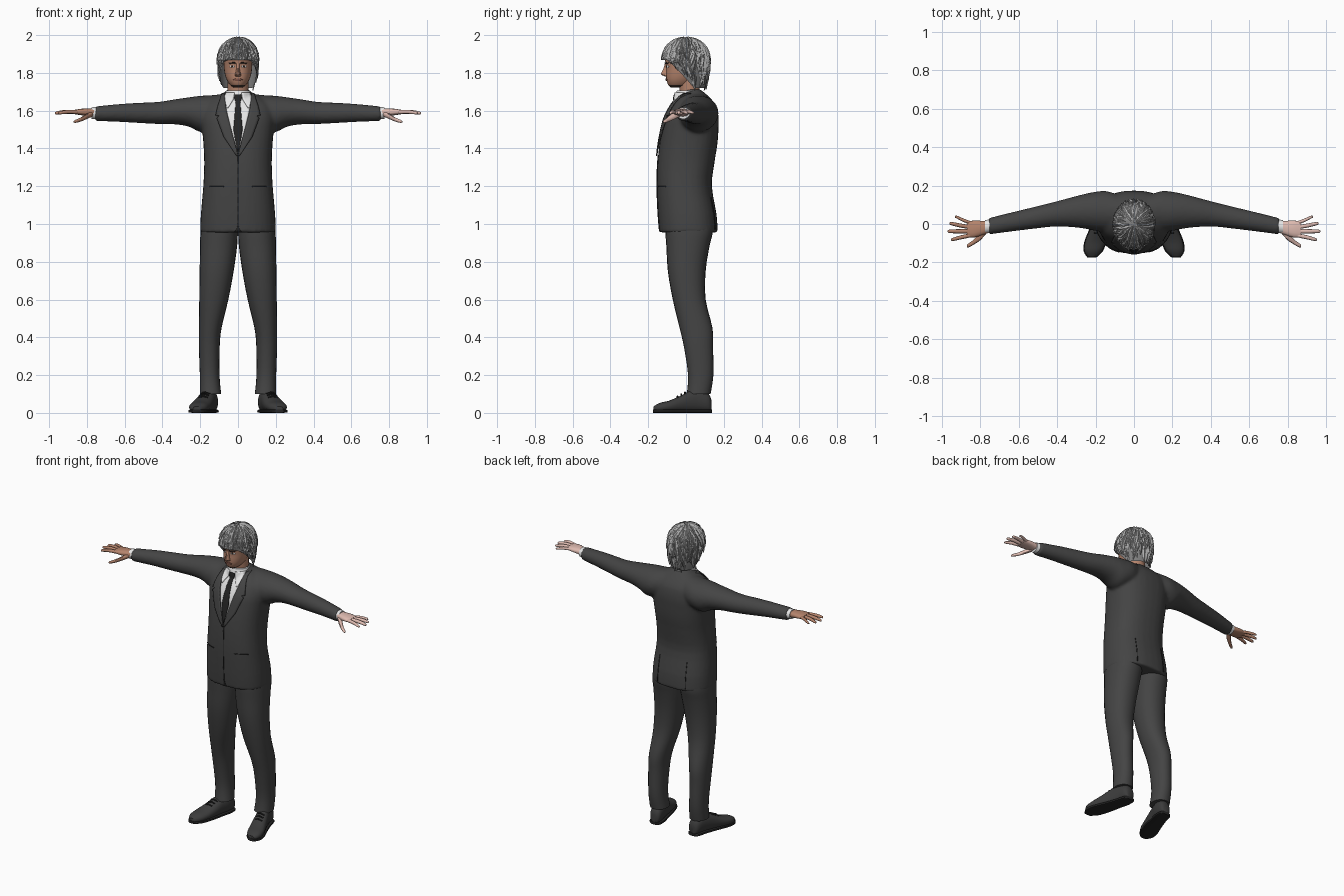
import bpy, bmesh, math, random
from mathutils import Vector
from mathutils.bvhtree import BVHTree

if "Cube" in bpy.data.objects:
    bpy.data.objects.remove(bpy.data.objects["Cube"])

random.seed(4)
MIRROR = (1, -1)


def mat(name, *c):
    m = bpy.data.materials.new(name)
    m.diffuse_color = (*(c if len(c) == 3 else c * 3), 1)
    m.use_nodes = True
    m.node_tree.nodes["Principled BSDF"].inputs["Base Color"].default_value = m.diffuse_color
    return m


SUIT, DARK, SHOE = mat("charcoal_suit", .058), mat("near_black", .018), mat("shoe_leather", .045)
SHIRT = mat("white_shirt", .82)
SKIN, PALE, LIP = mat("tan_skin", .46, .23, .15), mat("pale_skin", .74, .50, .44), mat("lip_brown", .27, .11, .08)
HAIR, HAIR_MID = mat("light_grey_hair", .42), mat("mid_grey_hair", .21)
BROW = mat("dark_brown", .05, .032, .025)


def finish(name, bm, *mats, smooth=True):
    bmesh.ops.recalc_face_normals(bm, faces=bm.faces)
    me = bpy.data.meshes.new(name)
    bm.to_mesh(me)
    bm.free()
    ob = bpy.data.objects.new(name, me)
    bpy.context.collection.objects.link(ob)
    for m in mats:
        me.materials.append(m)
    if smooth:
        bpy.ops.object.select_all(action='DESELECT')
        ob.select_set(True)
        bpy.context.view_layer.objects.active = ob
        bpy.ops.object.shade_smooth_by_angle(angle=math.radians(45))
    return ob


def catmull(rows, k):
    out = []
    for i in range(len(rows) - 1):
        p = [rows[max(i - 1, 0)], rows[i], rows[i + 1], rows[min(i + 2, len(rows) - 1)]]
        for j in range(k):
            t = j / k
            out.append([b + .5 * t * (c - a + t * (2 * a - 5 * b + 4 * c - d + t * (3 * (b - c) + d - a)))
                        for a, b, c, d in zip(*p)])
    return out + [list(rows[-1])]


def loft(bm, axis, rows, n=20, e=2.0, k=3, mx=1):
    """Rows are (position on axis, two centre values, two radii)."""
    rings = []
    for t, a, b, ra, rb in catmull(rows, k):
        ring = []
        for i in range(n):
            c, s = math.cos(i * math.tau / n), math.sin(i * math.tau / n)
            u = a + ra * math.copysign(abs(c) ** (2 / e), c)
            v = b + rb * math.copysign(abs(s) ** (2 / e), s)
            p = {'x': (t, u, v), 'y': (u, t, v), 'z': (u, v, t)}[axis]
            ring.append(bm.verts.new((p[0] * mx, p[1], p[2])))
        rings.append(ring)
    for r, q in zip(rings, rings[1:]):
        for i in range(n):
            bm.faces.new((r[i], r[(i + 1) % n], q[(i + 1) % n], q[i]))
    bm.faces.new(rings[0])
    bm.faces.new(rings[-1])


def body(rows):
    """Turn (z, half width, front y, back y) into loft rows."""
    return [(z, 0, (f + b) / 2, w, (b - f) / 2) for z, w, f, b in rows]


def tree(ob):
    bpy.context.view_layer.update()
    return BVHTree.FromObject(ob, bpy.context.evaluated_depsgraph_get())


def plate(name, rows, trees, m, lift=.004, side=-1, both=False, cols=5, thick=.004):
    """Thin panel laid on a surface; rows are (z, left x, right x)."""
    bm = bmesh.new()
    for s in MIRROR if both else (1,):
        grid = []
        for i in range((len(rows) - 1) * 4 + 1):
            q, f = divmod(i, 4)
            r0, r1 = rows[q], rows[min(q + 1, len(rows) - 1)]
            z, l, r = (a + (b - a) * f / 4 for a, b in zip(r0, r1))
            line = []
            for j in range(cols):
                x = s * (l + (r - l) * j / (cols - 1))
                hits = [t.ray_cast(Vector((x, side, z)), Vector((0, -side, 0)))[0] for t in trees]
                ys = [h.y * side for h in hits if h is not None]
                line.append(bm.verts.new((x, side * ((max(ys) if ys else .03) + lift), z)))
            grid.append(line)
        for a, b in zip(grid, grid[1:]):
            for j in range(cols - 1):
                bm.faces.new((a[j], a[j + 1], b[j + 1], b[j]))
    ob = finish(name, bm, m)
    sol = ob.modifiers.new("thickness", 'SOLIDIFY')
    sol.thickness, sol.offset = thick, 0
    return ob


# Jacket: torso and sleeves fused into one cloth surface
bm = bmesh.new()
loft(bm, 'z', body([(.955, .2, -.14, .168), (1.05, .197, -.148, .162), (1.2, .184, -.154, .137),
                    (1.32, .179, -.151, .15), (1.42, .183, -.141, .166), (1.5, .19, -.127, .172),
                    (1.56, .195, -.112, .173), (1.62, .185, -.083, .162), (1.66, .14, -.053, .135),
                    (1.695, .075, -.025, .098), (1.715, .055, -.01, .07)]), 32, 2.4)
for s in MIRROR:
    loft(bm, 'x', [(.06, .06, 1.6, .085, .092), (.14, .066, 1.59, .105, .092), (.2, .066, 1.583, .102, .096),
                   (.26, .066, 1.593, .09, .078), (.33, .061, 1.594, .077, .067), (.42, .05, 1.588, .064, .059),
                   (.52, .032, 1.588, .057, .054), (.62, .014, 1.588, .051, .048),
                   (.757, -.012, 1.584, .043, .039)], 24, mx=s)
jacket = finish("jacket", bm, SUIT)
rm = jacket.modifiers.new("fuse", 'REMESH')
rm.mode, rm.voxel_size, rm.use_smooth_shade = 'VOXEL', .01, True
sm = jacket.modifiers.new("soften", 'SMOOTH')
sm.iterations, sm.factor = 4, .5

# Trousers and shoes
bm = bmesh.new()
for s in MIRROR:
    loft(bm, 'z', [(.1, .145, .067, .056, .063), (.2, .15, .078, .052, .067), (.35, .152, .066, .055, .077),
                   (.45, .147, .053, .06, .087), (.6, .128, .017, .077, .087), (.75, .113, .004, .09, .1),
                   (.88, .103, .01, .098, .114), (.95, .1, .016, .099, .125), (1.0, .098, .016, .096, .125)],
         24, 2.2, mx=s)
finish("trousers", bm, SUIT)

shoe = [(.135, .142, .036, .02, .03), (.12, .143, .052, .036, .048), (.07, .15, .062, .043, .059),
        (.02, .165, .059, .045, .057), (-.03, .18, .047, .05, .044), (-.09, .2, .034, .054, .031),
        (-.14, .212, .028, .046, .025), (-.172, .219, .02, .02, .014)]
uppers, soles, laces = bmesh.new(), bmesh.new(), bmesh.new()
for s in MIRROR:
    loft(uppers, 'y', shoe, 18, 2.3, mx=s)
    loft(soles, 'y', [(y * 1.01, x, .009, r + .004, .009) for y, x, z, r, h in shoe], 16, 4, mx=s)
    for y, x, z in ((-.045, .184, .088), (-.025, .178, .099), (-.005, .172, .108)):
        loft(laces, 'x', [(x - .024, y, z - .006, .004, .004), (x, y, z, .005, .005),
                          (x + .024, y, z - .006, .004, .004)], 6, mx=s)
finish("shoes", uppers, SHOE)
finish("shoe_soles", soles, DARK)
finish("shoe_laces", laces, DARK)

# Shirt cuffs and hands with spread fingers
cuffs = bmesh.new()
for s, name, m in ((1, "left_hand", PALE), (-1, "right_hand", SKIN)):
    loft(cuffs, 'x', [(.73, -.008, 1.586, .036, .033), (.775, -.015, 1.587, .035, .031)], 20, k=2, mx=s)
    bm = bmesh.new()
    loft(bm, 'x', [(.74, -.012, 1.588, .028, .022), (.785, -.02, 1.591, .036, .02), (.83, -.026, 1.593, .044, .017),
                   (.868, -.028, 1.593, .041, .011)], 16, 2.4, mx=s)
    for x0, y0, x1, y1, r in ((.85, -.059, .952, -.08, .0105), (.855, -.038, .97, -.038, .011),
                              (.855, -.016, .96, .002, .0105), (.845, .004, .932, .036, .009)):
        loft(bm, 'x', [(x0, y0, 1.593, r, r), ((x0 + x1) / 2, (y0 + y1) / 2, 1.594, r, r),
                       (x1 - .01, y1, 1.588, r * .8, r * .75), (x1, y1, 1.586, r * .3, r * .3)], 10, mx=s)
    loft(bm, 'x', [(.765, -.03, 1.585, .016, .014), (.8, -.065, 1.57, .02, .015), (.835, -.095, 1.552, .013, .011),
                   (.862, -.112, 1.543, .01, .008), (.87, -.115, 1.541, .004, .003)], 10, mx=s)
    finish(name, bm, m)
finish("shirt_cuffs", cuffs, SHIRT)

# Neck, shirt collar and head
bm = bmesh.new()
loft(bm, 'z', [(1.62, 0, .025, .056, .055), (1.7, 0, .02, .055, .053), (1.79, 0, .015, .056, .058)])
finish("neck", bm, SKIN)
bm = bmesh.new()
loft(bm, 'z', [(1.62, 0, .016, .078, .078), (1.67, 0, .015, .072, .074), (1.708, 0, .018, .064, .066)], 24)
collar = finish("shirt_collar", bm, SHIRT)
bm = bmesh.new()
loft(bm, 'z', body([(1.722, .022, -.078, -.03), (1.735, .041, -.093, .02), (1.76, .058, -.103, .05),
                    (1.79, .069, -.106, .08), (1.82, .074, -.105, .09), (1.85, .076, -.108, .095),
                    (1.88, .077, -.112, .1), (1.92, .07, -.1, .09), (1.95, .045, -.07, .07)]), 28, 2.2)
for f in bm.faces:  # short beard under the jaw
    f.material_index = int(f.calc_center_median().z < 1.733)
head = finish("head", bm, SKIN, BROW)

# Face details
bm = bmesh.new()
loft(bm, 'z', [(1.781, 0, -.104, .011, .006), (1.788, 0, -.107, .017, .021), (1.797, 0, -.108, .014, .026),
               (1.82, 0, -.105, .009, .016), (1.85, 0, -.106, .008, .006)], 10)
finish("nose", bm, SKIN)
skull = [tree(head)]
plate("eyebrows", [(1.848, .014, .042), (1.856, .013, .052)], skull, BROW, both=True)
plate("eyes", [(1.829, .022, .04), (1.834, .018, .045), (1.839, .023, .041)], skull, SHIRT, .001, both=True)
plate("irises", [(1.829, .028, .035), (1.84, .026, .037)], skull, BROW, .003, both=True)
plate("lips", [(1.758, -.012, .012), (1.764, -.025, .025), (1.771, -.01, .01)], skull, LIP, .002)

# Shirt front, tie, lapels and jacket details
cloth = [tree(jacket)]
chest = cloth + [tree(collar)]
plate("shirt_front", [(1.68, -.07, .07), (1.6, -.06, .06), (1.5, -.037, .037), (1.4, -.006, .006)],
      chest, SHIRT, .002, cols=13)
plate("tie", [(1.685, -.017, .017), (1.668, -.021, .021), (1.645, -.012, .012), (1.5, -.024, .024),
              (1.43, -.013, .013), (1.385, -.002, .002)], chest, DARK, .007)
plate("collar_points", [(1.695, .018, .066), (1.66, .024, .075), (1.615, .052, .058)], chest, SHIRT, .009, both=True)
plate("lapels", [(1.69, .072, .084), (1.62, .064, .108), (1.575, .055, .118), (1.572, .054, .098),
                 (1.56, .051, .112), (1.46, .025, .075), (1.36, -.002, .008)], cloth, SUIT, .008, both=True, thick=.007)
plate("front_seam", [(1.36, -.002, .002), (1.15, -.002, .002), (.965, -.002, .002)], cloth, DARK, .001, cols=2)
plate("front_notch", [(1.0, -.002, .002), (.975, -.007, .007), (.962, -.018, .018)], cloth, DARK, .001)
plate("pocket_lines", [(1.2, .075, .15), (1.196, .075, .15)], cloth, DARK, .001, both=True)
plate("back_vents", [(1.14, .098, .101), (.97, .1, .104)], cloth, DARK, .001, side=1, both=True, cols=2)


# Hair: inner cap plus layered pointed locks
def hair(a, s, k):
    c = math.cos(a)
    end = 1.72 + .148 * min(max((.4 - c) / 1.2, 0), 1)
    if s < .55:
        g = s / .55 * math.pi / 2
        r, z = math.sin(g), 1.87 + .125 * k * math.cos(g)
    else:
        z = 1.87 - (s - .55) / .45 * (1.87 - end)
        r = 1 - .17 * ((1.87 - z) / .15) ** 2
    return Vector((.111 * r * k * math.sin(a), .13 * r * k * c, z))


bm = bmesh.new()
N = 36
rings = [[bm.verts.new(hair(i * math.tau / N, s / 12, .93)) for i in range(N)] for s in range(1, 13)]
bm.faces.new(rings[0])
for r, q in zip(rings, rings[1:]):
    for i in range(N):
        bm.faces.new((r[i], r[(i + 1) % N], q[(i + 1) % N], q[i]))
finish("hair_cap", bm, HAIR_MID)

bm = bmesh.new()
for i in range(330):
    a, s0, ds = random.uniform(-math.pi, math.pi), random.uniform(.02, .64), random.uniform(.28, .42)
    drift, w, base = random.uniform(-.4, .4), random.uniform(.011, .019), random.uniform(.95, .985)
    rows = []
    for j in range(5):
        t = j / 4
        b, s = a + drift * t, s0 + ds * t
        k = base + .055 * t
        side = Vector((math.cos(b), -math.sin(b), 0)) * (w * (1 - t) ** .6 * min(1, .35 + 2 * t) + .001)
        rows.append([bm.verts.new(p) for p in (hair(b, s, k - .05) - side, hair(b, s, k), hair(b, s, k - .05) + side)])
    for r, q in zip(rows, rows[1:]):
        for j in (0, 1):
            bm.faces.new((r[j], r[j + 1], q[j + 1], q[j])).material_index = int(i % 5 == 0)
finish("hair_locks", bm, HAIR, HAIR_MID, smooth=False)
